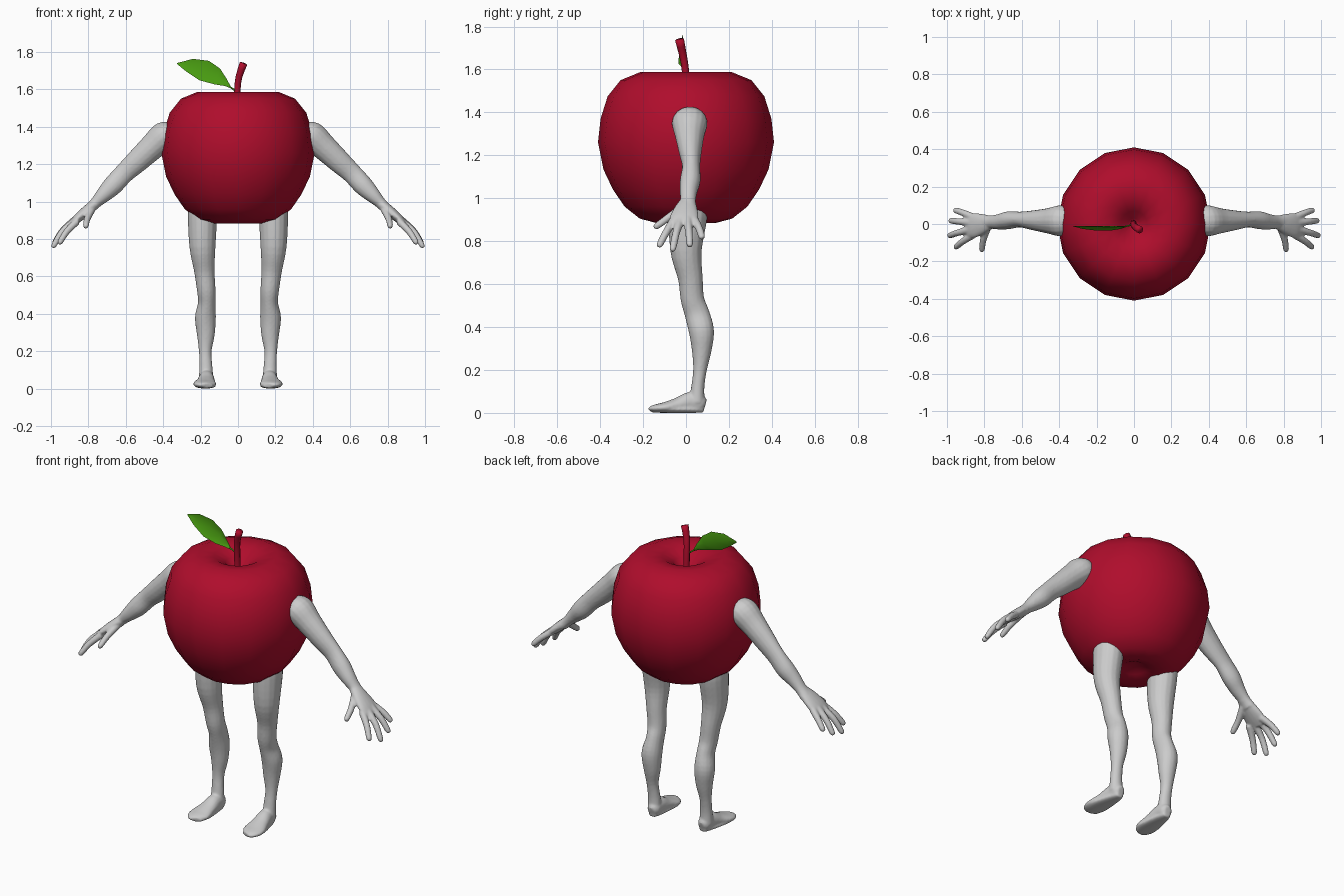
import bpy, bmesh, math
from mathutils import Vector


def material(name, color):
    m = bpy.data.materials.new(name)
    m.diffuse_color = (*color, 1)
    return m


def make_object(name, bm, mat=None):
    bmesh.ops.recalc_face_normals(bm, faces=bm.faces[:])
    for f in bm.faces:
        f.smooth = True
    me = bpy.data.meshes.new(name)
    bm.to_mesh(me)
    bm.free()
    if mat:
        me.materials.append(mat)
    ob = bpy.data.objects.new(name, me)
    bpy.context.collection.objects.link(ob)
    return ob


def spline(rows, sub):
    """Catmull-Rom through rows of (x, y, z, half width, half depth)."""
    rows = [Vector(r) for r in rows]
    p = [rows[0]] + rows + [rows[-1]]
    out = []
    for i in range(1, len(p) - 2):
        a, b, c, d = p[i - 1:i + 3]
        for k in range(sub):
            t = k / sub
            out.append(0.5 * (2 * b + (c - a) * t + (2 * a - 5 * b + 4 * c - d) * t * t
                              + (3 * b - a - 3 * c + d) * t ** 3))
    return out + [rows[-1]]


def loft(bm, rows, hint, sides=16, sub=4):
    """Closed tube of elliptical rings; depth is measured along hint."""
    pts = spline(rows, sub)
    cen = [Vector(p[:3]) for p in pts]
    rings = []
    for i, p in enumerate(pts):
        d = (cen[min(i + 1, len(cen) - 1)] - cen[max(i - 1, 0)]).normalized()
        u = d.cross(Vector(hint)).normalized()
        v = u.cross(d)
        rings.append([bm.verts.new(cen[i] + u * p[3] * math.cos(a) + v * p[4] * math.sin(a))
                      for a in (2 * math.pi * k / sides for k in range(sides))])
    for r, s in zip(rings, rings[1:]):
        for k in range(sides):
            n = (k + 1) % sides
            bm.faces.new((r[k], r[n], s[n], s[k]))
    bm.faces.new(rings[0])
    bm.faces.new(rings[-1])


def fuse_and_mirror(ob):
    """Blend overlapping tubes into one skin, then mirror across x."""
    r = ob.modifiers.new("Fuse", 'REMESH')
    r.mode = 'VOXEL'
    r.voxel_size = 0.006
    r.use_smooth_shade = True
    s = ob.modifiers.new("Soften", 'SMOOTH')
    s.factor = 0.5
    s.iterations = 5
    ob.modifiers.new("Mirror", 'MIRROR').use_clip = False


red = material("apple red", (0.43, 0.004, 0.025))
green = material("leaf green", (0.07, 0.35, 0.006))

# Apple body: 16-sided lathe with dimples at both ends
profile = [(0, 1.47), (0.03, 1.485), (0.07, 1.535), (0.13, 1.573), (0.215, 1.587),
           (0.305, 1.55), (0.365, 1.475), (0.398, 1.37), (0.41, 1.26), (0.385, 1.135),
           (0.34, 1.04), (0.285, 0.96), (0.215, 0.905), (0.135, 0.884), (0.07, 0.905), (0, 0.94)]
bm = bmesh.new()
vs = [bm.verts.new((r, 0, z)) for r, z in profile]
es = [bm.edges.new(e) for e in zip(vs, vs[1:])]
bmesh.ops.spin(bm, geom=vs + es, cent=(0, 0, 0), axis=(0, 0, 1), angle=2 * math.pi, steps=16)
bmesh.ops.remove_doubles(bm, verts=bm.verts[:], dist=0.0005)
make_object("apple_body", bm, red)

# Stem
bm = bmesh.new()
loft(bm, [(-0.004, 0.004, 1.46, 0.018, 0.018), (-0.004, -0.002, 1.59, 0.017, 0.017),
          (0.006, -0.015, 1.67, 0.018, 0.018), (0.03, -0.03, 1.738, 0.021, 0.021)],
     (0, 1, 0), sides=8, sub=2)
make_object("stem", bm, red)

# Leaf: upper and lower edges joined along a folded midrib
upper = [(-0.035, 1.608), (-0.06, 1.655), (-0.096, 1.711), (-0.155, 1.752), (-0.24, 1.763), (-0.325, 1.741)]
lower = [(-0.03, 1.602), (-0.07, 1.618), (-0.123, 1.626), (-0.205, 1.648), (-0.275, 1.694), (-0.327, 1.736)]
bm = bmesh.new()
rows = []
for i, ((ax, az), (bx, bz)) in enumerate(zip(upper, lower)):
    w = math.sin(math.pi * i / 5)
    rows.append([bm.verts.new((ax, -0.012 - 0.006 * w, az)),
                 bm.verts.new(((ax + bx) / 2, -0.012 + 0.002 * w, (az + bz) / 2)),
                 bm.verts.new((bx, -0.012 - 0.024 * w, bz))])
for r, s in zip(rows, rows[1:]):
    for k in range(2):
        bm.faces.new((r[k], r[k + 1], s[k + 1], s[k]))
make_object("leaf", bm, green)
bm = bmesh.new()
loft(bm, [(-0.005, -0.004, 1.585, 0.005, 0.005), (-0.045, -0.012, 1.615, 0.004, 0.004)],
     (0, 1, 0), sides=6, sub=1)
make_object("leaf_stalk", bm, green)

# Arm with palm, four fingers and thumb
bm = bmesh.new()
up = (0.7, 0, 0.7)
loft(bm, [(0.34, 0.015, 1.37, 0.06, 0.05), (0.39, 0.017, 1.352, 0.083, 0.078),
          (0.46, 0.017, 1.29, 0.068, 0.07), (0.54, 0.02, 1.215, 0.053, 0.062),
          (0.61, 0.024, 1.15, 0.042, 0.054), (0.67, 0.02, 1.085, 0.048, 0.053),
          (0.72, 0.012, 1.035, 0.042, 0.042), (0.765, 0.01, 0.99, 0.036, 0.03),
          (0.80, 0.008, 0.955, 0.044, 0.03)], up)
loft(bm, [(0.76, 0.01, 0.99, 0.034, 0.028), (0.81, 0.0, 0.95, 0.055, 0.028),
          (0.86, -0.008, 0.908, 0.068, 0.024), (0.89, -0.012, 0.88, 0.06, 0.017)], up)
fingers = [((0.865, 0.038, 0.90), (0.915, 0.06, 0.862), (0.962, 0.076, 0.812)),
           ((0.875, 0.007, 0.90), (0.935, 0.013, 0.848), (0.986, 0.018, 0.774)),
           ((0.875, -0.028, 0.895), (0.94, -0.046, 0.838), (0.992, -0.064, 0.753)),
           ((0.86, -0.058, 0.895), (0.915, -0.093, 0.84), (0.958, -0.128, 0.773)),
           ((0.78, -0.012, 0.96), (0.805, -0.082, 0.91), (0.815, -0.148, 0.862))]
for a, b, c in fingers:
    near_tip = Vector(b).lerp(Vector(c), 0.82)
    loft(bm, [(*a, 0.021, 0.02), (*b, 0.018, 0.018), (*near_tip, 0.016, 0.015),
              (*c, 0.008, 0.008)], up, sides=12)
fuse_and_mirror(make_object("arms", bm))

# Leg with foot
bm = bmesh.new()
loft(bm, [(0.19, 0.015, 1.0, 0.07, 0.08), (0.19, 0.01, 0.92, 0.078, 0.09),
          (0.19, 0.0, 0.76, 0.07, 0.074), (0.18, 0.02, 0.63, 0.055, 0.058),
          (0.17, 0.03, 0.53, 0.05, 0.055), (0.167, 0.052, 0.46, 0.047, 0.058),
          (0.174, 0.072, 0.38, 0.056, 0.059), (0.172, 0.073, 0.29, 0.048, 0.046),
          (0.175, 0.065, 0.20, 0.034, 0.032), (0.172, 0.055, 0.12, 0.035, 0.031),
          (0.17, 0.05, 0.05, 0.04, 0.038)], (0, 1, 0))
loft(bm, [(0.165, 0.09, 0.038, 0.02, 0.024), (0.166, 0.07, 0.043, 0.036, 0.041),
          (0.168, 0.02, 0.05, 0.041, 0.048), (0.172, -0.04, 0.036, 0.05, 0.035),
          (0.178, -0.10, 0.025, 0.062, 0.025), (0.175, -0.14, 0.021, 0.054, 0.019),
          (0.166, -0.164, 0.018, 0.03, 0.012)], (0, 0, 1))
# Flatten the sole
loft(bm, [(0.166, 0.083, 0.016, 0.022, 0.015), (0.168, 0.03, 0.016, 0.04, 0.016),
          (0.175, -0.09, 0.016, 0.058, 0.016), (0.17, -0.155, 0.014, 0.036, 0.013)], (0, 0, 1))
fuse_and_mirror(make_object("legs", bm))
